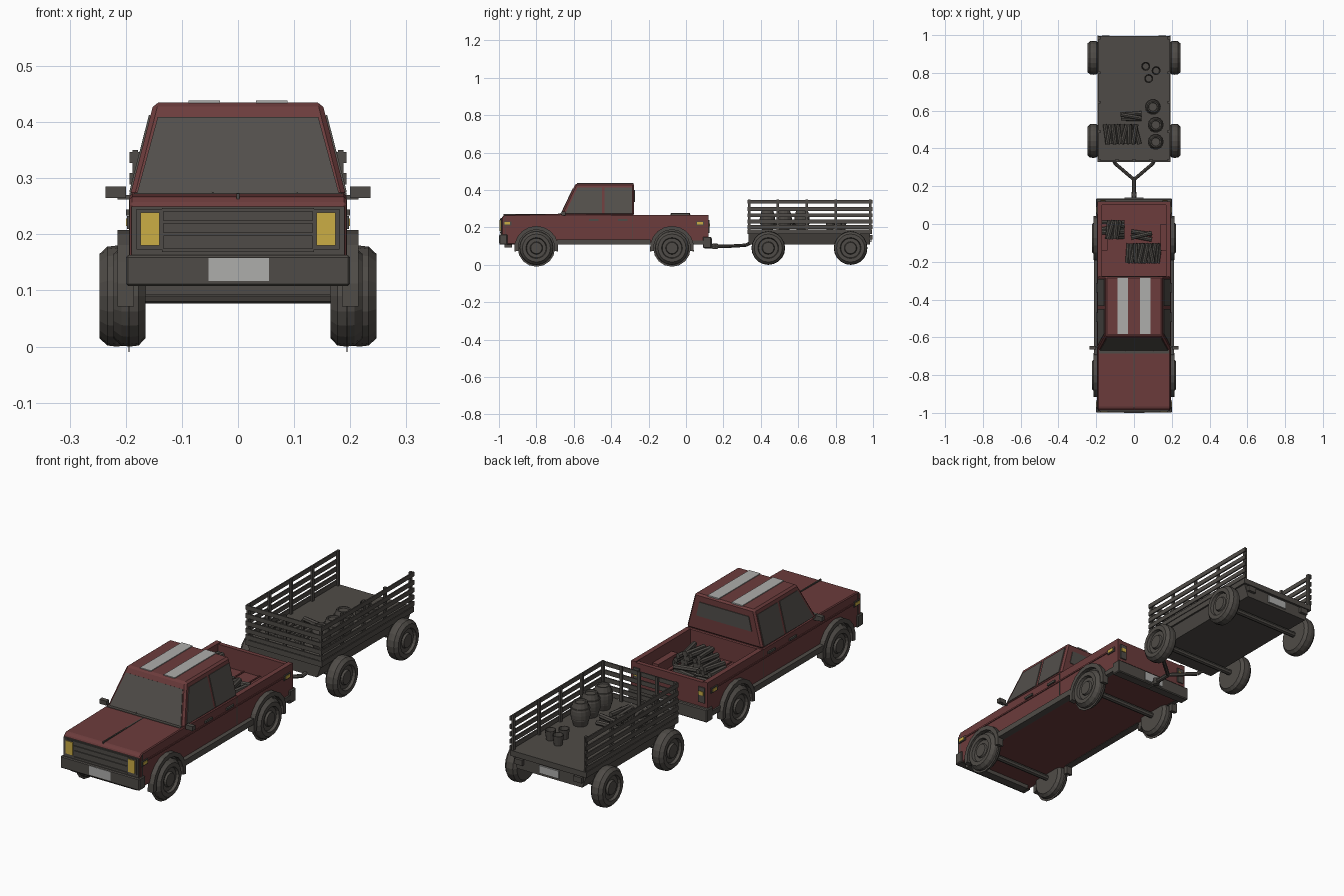
import bpy, bmesh, math, random
from mathutils import Vector, Matrix

if "Cube" in bpy.data.objects:
    bpy.data.objects.remove(bpy.data.objects["Cube"])

random.seed(3)


def material(name, rgb):
    m = bpy.data.materials.new(name)
    m.diffuse_color = (*rgb, 1)
    m.use_nodes = True
    m.node_tree.nodes["Principled BSDF"].inputs["Base Color"].default_value = m.diffuse_color
    return m


RED = material("barn red", (0.15, 0.045, 0.045))
GREY = material("charcoal", (0.078, 0.071, 0.063))
GLASS = material("smoky glass", (0.085, 0.078, 0.07))
SILVER = material("silver", (0.42, 0.42, 0.41))
AMBER = material("amber", (0.6, 0.42, 0.06))


def make(name, bm, mat, bevel=0):
    bmesh.ops.recalc_face_normals(bm, faces=bm.faces[:])
    me = bpy.data.meshes.new(name)
    bm.to_mesh(me)
    bm.free()
    me.materials.append(mat)
    ob = bpy.data.objects.new(name, me)
    bpy.context.collection.objects.link(ob)
    if bevel:
        mod = ob.modifiers.new("bevel", 'BEVEL')
        mod.width, mod.segments = bevel, 1
    return ob


def box(name, x0, x1, y0, y1, z0, z1, mat=GREY, bevel=0, turn=None):
    bm = bmesh.new()
    c = Vector(((x0 + x1) / 2, (y0 + y1) / 2, (z0 + z1) / 2))
    m = Matrix.Translation(c) @ (turn or Matrix()) @ Matrix.Diagonal((x1 - x0, y1 - y0, z1 - z0, 1))
    bmesh.ops.create_cube(bm, size=1, matrix=m)
    return make(name, bm, mat, bevel)


def prism(name, pts, shift, mat, bevel=0):
    """Closed outline of 3D points swept along a vector."""
    bm = bmesh.new()
    a = [bm.verts.new(p) for p in pts]
    b = [bm.verts.new(Vector(p) + Vector(shift)) for p in pts]
    n = len(a)
    bm.faces.new(a)
    bm.faces.new(b[::-1])
    for i in range(n):
        bm.faces.new((a[i], a[(i + 1) % n], b[(i + 1) % n], b[i]))
    return make(name, bm, mat, bevel)


def plate(name, pts, out, mat, t=0.005):
    """Thin panel lying on a surface, raised towards 'out'."""
    p = [Vector(q) for q in pts]
    n = (p[1] - p[0]).cross(p[2] - p[0]).normalized()
    n *= 1 if n.dot(Vector(out)) > 0 else -1
    return prism(name, p, n * t, mat)


def rod(name, a, b, r, mat=GREY, sides=8):
    a, b = Vector(a), Vector(b)
    bm = bmesh.new()
    m = Matrix.Translation((a + b) / 2) @ (b - a).to_track_quat('Z', 'Y').to_matrix().to_4x4()
    bmesh.ops.create_cone(bm, cap_ends=True, segments=sides, radius1=r, radius2=r,
                          depth=(b - a).length, matrix=m)
    return make(name, bm, mat)


def lathe(name, profile, origin, axis, mat=GREY, sides=16):
    """Spin (radius, height) pairs about an axis."""
    bm = bmesh.new()
    m = Matrix.Translation(origin) @ Vector(axis).to_track_quat('Z', 'Y').to_matrix().to_4x4()
    rings = [[bm.verts.new(m @ Vector((r * math.cos(2 * math.pi * i / sides),
                                       r * math.sin(2 * math.pi * i / sides), h)))
              for i in range(sides)] for r, h in profile]
    for u, v in zip(rings, rings[1:]):
        for i in range(sides):
            j = (i + 1) % sides
            bm.faces.new((u[i], u[j], v[j], v[i]))
    bm.faces.new(rings[0])
    bm.faces.new(rings[-1])
    return make(name, bm, mat)


def wheel(name, s, y, x0, x1):
    w = x1 - x0
    prof = [(.03, 0), (.075, 0), (.088, .012), (.09, w * .5), (.088, w - .014), (.075, w),
            (.056, w), (.052, w - .012), (.034, w - .012), (.03, w - .003), (.012, w - .003)]
    lathe(name, prof, (s * x0, y, .09), (s, 0, 0), sides=20)


# truck lower body and hood
prism("truck_body", [(-.193, y, z) for y, z in
      [(-.985, .11), (-.985, .255), (-.97, .267), (-.67, .272), (-.275, .268), (-.275, .11)]],
      (.386, 0, 0), RED, .004)
box("hood_seam", -.003, .003, -.975, -.68, .262, .2725)
box("cowl", -.185, .185, -.685, -.668, .262, .274)

# open cargo bed
box("bed_floor", -.19, .19, -.28, .11, .11, .17, RED)
box("tailgate", -.193, .193, .1, .12, .11, .262, RED)
for s in (-1, 1):
    box("bed_side", *sorted((s * .17, s * .193)), -.28, .12, .11, .266, RED)
    box("bed_wheel_well", *sorted((s * .14, s * .175)), -.14, 0, .16, .215, RED)
for i in range(4):
    x = -.12 + .08 * i
    box("bed_rib", x - .003, x + .003, -.27, .1, .169, .174, RED)

# cab with sloped sides
B, T = .267, .435
def side_x(z): return .193 - .043 * (z - B) / (T - B)
def shield_y(z): return -.67 + .08 * (z - B) / (T - B)
bm = bmesh.new()
cab = [bm.verts.new((s * side_x(z), y, z)) for z in (B, T)
       for s, y in ((-1, shield_y(z)), (1, shield_y(z)), (1, -.277), (-1, -.277))]
for f in ((0, 1, 2, 3), (4, 5, 6, 7), (0, 1, 5, 4), (1, 2, 6, 5), (2, 3, 7, 6), (3, 0, 4, 7)):
    bm.faces.new([cab[i] for i in f])
make("cab", bm, RED, .008)

# windows, roof stripes and wipers
plate("windshield", [(s * w, shield_y(z), z) for s, w, z in
      ((-1, .18, .272), (1, .18, .272), (1, .143, .408), (-1, .143, .408))], (0, -1, 1), GLASS, .003)
plate("rear_window", [(-.14, -.277, .335), (.14, -.277, .335), (.125, -.277, .4), (-.125, -.277, .4)],
      (0, 1, 0), GLASS, .003)
for s in (-1, 1):
    for name, quad in (("front_side_window", ((-.645, .275), (-.45, .275), (-.45, .412), (-.58, .412))),
                       ("rear_side_window", ((-.435, .275), (-.29, .275), (-.29, .412), (-.435, .412)))):
        plate(name, [(s * side_x(z), y, z) for y, z in quad], (s, 0, 0), GLASS, .003)
    box("roof_stripe", s * .06 - .028, s * .06 + .028, -.583, -.282, .433, .4385, SILVER)
for x in (-.08, .07):
    rod("wiper_blade", (x - .042, -.63, .305), (x + .045, -.63, .302), .002, sides=4)
    rod("wiper_arm", (x + .01, -.632, .303), (x + .035, -.672, .273), .002, sides=4)

# grille, headlights and front bumper
box("grille_surround", -.19, .19, -.99, -.98, .162, .25)
for z in (.172, .2, .222, .244):
    box("grille_bar", -.135, .135, -.994, -.985, z - .003, z + .003)
for s in (-1, 1):
    box("headlight_frame", s * .157 - .024, s * .157 + .024, -.993, -.985, .173, .245)
    box("headlight", s * .157 - .017, s * .157 + .017, -.996, -.985, .18, .239, AMBER)
box("front_bumper", -.2, .2, -.998, -.955, .108, .163, bevel=.004)
box("front_plate", -.053, .055, -1, -.99, .117, .158, SILVER)
box("front_valance", -.165, .165, -.97, -.93, .092, .112)

# rear bumper, tail lights and plate
box("rear_bumper", -.2, .2, .09, .135, .09, .15, bevel=.004)
box("rear_plate", -.05, .05, .13, .139, .1, .14, SILVER)
for s in (-1, 1):
    box("tail_light", s * .165 - .016, s * .165 + .016, .115, .125, .17, .24)
    box("tail_marker", s * .165 - .011, s * .165 + .011, .12, .128, .205, .222, AMBER)

# truck side trim, mirrors, flares and wheels
for s in (-1, 1):
    def side(name, x0, x1, *rest):
        box(name, *sorted((s * x0, s * x1)), *rest)
    side("running_board", .18, .213, -.69, -.19, .108, .135)
    side("rear_sill", .18, .2, .01, .1, .108, .13)
    side("side_trim", .19, .197, -.97, .1, .222, .229, RED)
    for y in (-.49, -.335):
        side("door_handle", .19, .2, y - .028, y + .022, .234, .244)
    for y in (-.967, -.285):
        side("body_seam", .19, .1945, y - .002, y + .002, .14, .262)
    for y in (-.955, .075):
        side("marker_frame", .19, .198, y - .022, y + .022, .21, .233)
        side("side_marker", .19, .2, y - .015, y + .015, .215, .228, AMBER)
    side("mirror_arm", .185, .215, -.655, -.645, .262, .27)
    side("mirror", .2, .236, -.665, -.645, .265, .285)
    for y in (-.8, -.075):
        arc = [math.pi * (i / 10 * 1.1 - .05) for i in range(11)]
        ring = [(s * .185, y + r * math.cos(a), .09 + r * math.sin(a))
                for r, aa in ((.118, arc), (.098, arc[::-1])) for a in aa]
        prism("wheel_flare", ring, (s * .03, 0, 0), GREY)
        lathe("wheel_arch_shadow", [(.1, 0), (.1, .002)], (s * .193, y, .09), (s, 0, 0))
        wheel("truck_wheel", s, y, .165, .222)
for y in (-.8, -.075):
    rod("truck_axle", (-.18, y, .09), (.18, y, .09), .013)

# tow hitch
rod("hitch_bar", (0, .1, .1), (0, .17, .1), .012)
rod("hitch_ball", (0, .155, .085), (0, .155, .115), .014)
rod("tongue", (0, .15, .1), (0, .24, .1), .01)
for s in (-1, 1):
    rod("tongue_arm", (0, .235, .1), (s * .1, .32, .105), .009)
    rod("tongue_brace", (s * .1, .32, .105), (s * .125, .38, .135), .009)

# trailer deck, wheels and rear plate
box("trailer_deck", -.193, .193, .33, .995, .165, .19)
prism("trailer_chassis", [(x, .335, z) for x, z in
      ((-.185, .165), (-.165, .11), (.165, .11), (.185, .165))], (0, .65, 0), GREY)
box("trailer_plate", -.05, .05, .98, .992, .122, .157, SILVER)
for s in (-1, 1):
    box("trailer_tail_light", s * .15 - .02, s * .15 + .02, .98, .998, .135, .16)
    for y in (.44, .88):
        wheel("trailer_wheel", s, y, .187, .247)
for y in (.44, .88):
    rod("trailer_axle", (-.2, y, .09), (.2, y, .09), .013)

# trailer slatted fence
SLATS = (.203, .232, .265, .299, .337)
for s in (-1, 1):
    for y in (.338, .49, .645, .8, .985):
        box("fence_post", s * .183 - .005, s * .183 + .005, y - .007, y + .007, .18, .35)
    for z in SLATS:
        box("side_slat", s * .19 - .003, s * .19 + .003, .33, .998, z - .01, z + .01)
for x in (-.09, 0, .09):
    box("front_post", x - .007, x + .007, .335, .343, .18, .35)
for z in SLATS:
    box("front_slat", -.193, .193, .329, .335, z - .01, z + .01)

# barrels and pails on the trailer
for x, y in ((.1, .62), (.115, .525), (.115, .435)):
    lathe("barrel", [(.022, .1), (.024, .106), (.03, .106), (.041, .07), (.042, .053), (.041, .036), (.03, 0)],
          (x, y, .19), (0, 0, 1), sides=14)
    for h, r in ((.028, .04), (.076, .0415)):
        lathe("barrel_hoop", [(r, 0), (r, .006)], (x, y, .19 + h), (0, 0, 1), sides=14)
for x, y in ((.062, .835), (.117, .812), (.078, .77)):
    lathe("pail", [(.018, 0), (.024, .045), (.021, .045), (.017, .01)], (x, y, .19), (0, 0, 1), sides=12)


# firewood stacks
def firewood(cx, cy, z, n, length, width, along_x=False, layers=2):
    for k in range(layers):
        for i in range(n - k):
            o = (i - (n - k - 1) / 2) * width / n
            t = random.uniform(-.014, .014)
            h = z + .012 + .02 * k
            d = Vector((length / 2, t, 0)) if along_x else Vector((t, length / 2, 0))
            c = Vector((cx, cy + o, h)) if along_x else Vector((cx + o, cy, h))
            rod("log", c - d, c + d, .0115, sides=7)


firewood(-.065, .475, .19, 7, .105, .19)
firewood(-.015, .57, .19, 2, .11, .05, True)
firewood(.05, -.155, .17, 7, .105, .19, layers=4)
firewood(.04, -.06, .17, 2, .11, .05, True, 3)
firewood(-.11, -.03, .17, 4, .12, .1, True, 3)
firewood(-.11, -.03, .235, 3, .1, .08, layers=2)
